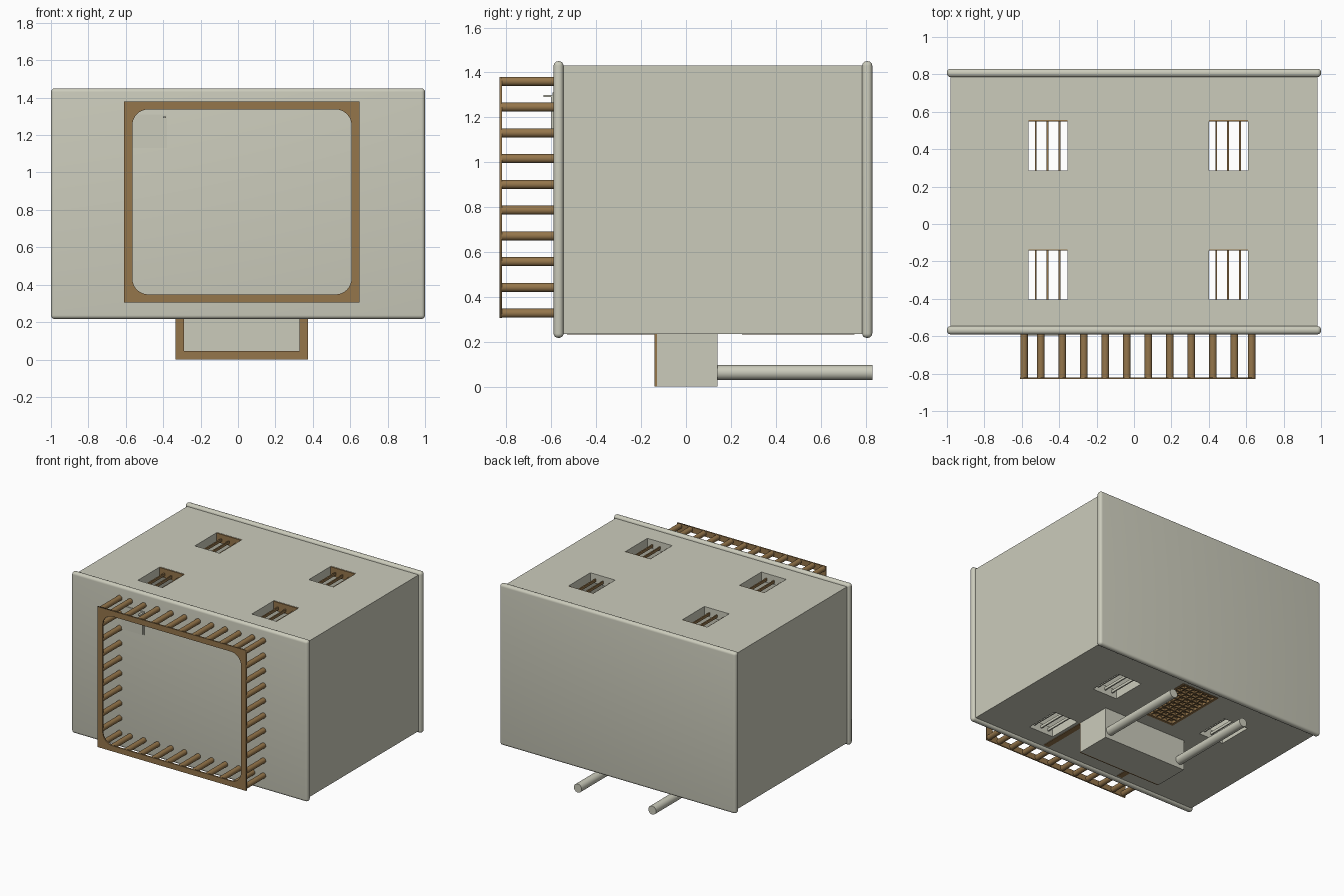
import bpy, math

if "Cube" in bpy.data.objects:
    bpy.data.objects.remove(bpy.data.objects["Cube"])

def material(name, rgb):
    m = bpy.data.materials.new(name)
    m.diffuse_color = (*rgb, 1)
    m.use_nodes = True
    m.node_tree.nodes["Principled BSDF"].inputs["Base Color"].default_value = m.diffuse_color
    return m

STONE = material("stone_paint", (0.60, 0.60, 0.50))
WOOD = material("brown", (0.30, 0.18, 0.07))

def box(name, x0, x1, y0, y1, z0, z1, mat=STONE, bevel=0):
    bpy.ops.mesh.primitive_cube_add(size=1, location=((x0+x1)/2, (y0+y1)/2, (z0+z1)/2))
    o = bpy.context.object
    o.name = name
    o.scale = (x1-x0, y1-y0, z1-z0)
    bpy.ops.object.transform_apply(location=False, rotation=False, scale=True)
    o.data.materials.append(mat)
    if bevel:
        b = o.modifiers.new("round", 'BEVEL')
        b.width, b.segments = bevel, 5
        bpy.ops.object.modifier_apply(modifier="round")
        bpy.ops.object.shade_smooth_by_angle()
    return o

def rod(name, x, z, y0, y1, r, mat, sides=20):
    bpy.ops.mesh.primitive_cylinder_add(vertices=sides, radius=r, depth=y1-y0,
                                        location=(x, (y0+y1)/2, z),
                                        rotation=(math.pi/2, 0, 0))
    o = bpy.context.object
    o.name = name
    o.data.materials.append(mat)
    bpy.ops.object.shade_smooth_by_angle()

def cut(o, *bounds):
    c = box("cutter", *bounds)
    m = o.modifiers.new("cut", 'BOOLEAN')
    m.operation, m.solver, m.object = 'DIFFERENCE', 'EXACT', c
    bpy.context.view_layer.objects.active = o
    bpy.ops.object.modifier_apply(modifier="cut")
    bpy.data.objects.remove(c)

def frame(name, outer, inner, radius, y0, y1):
    """Flat upright ring: outer rectangle with a round-cornered opening."""
    x0, x1, z0, z1 = outer
    loops = [[(x0, z0), (x1, z0), (x1, z1), (x0, z1)], []]
    x0, x1, z0, z1 = inner
    corners = [(x1, z1, -1, -1), (x0, z1, 1, -1), (x0, z0, 1, 1), (x1, z0, -1, 1)]
    for k, (cx, cz, sx, sz) in enumerate(corners):
        for i in range(9):
            a = math.pi/2 * (k + i/8)
            loops[1].append((cx + radius*(sx + math.cos(a)), cz + radius*(sz + math.sin(a))))
    cu = bpy.data.curves.new(name, 'CURVE')
    cu.dimensions, cu.fill_mode, cu.extrude = '2D', 'BOTH', (y1-y0)/2
    for pts in loops:
        s = cu.splines.new('POLY')
        s.points.add(len(pts)-1)
        for p, (x, z) in zip(s.points, pts):
            p.co = (x, z, 0, 1)
        s.use_cyclic_u = True
    cu.materials.append(WOOD)
    o = bpy.data.objects.new(name, cu)
    o.location = (0, (y0+y1)/2, 0)
    o.rotation_euler = (math.pi/2, 0, 0)
    bpy.context.collection.objects.link(o)
    bpy.ops.object.select_all(action='DESELECT')
    o.select_set(True)
    bpy.context.view_layer.objects.active = o
    bpy.ops.object.convert(target='MESH')

# Hollow housing with four vents in the roof and four in the floor
ZB, ZT, WALL = 0.235, 1.43, 0.07
vents = [(x, y) for x in (-0.565, 0.40) for y in (-0.405, 0.285)]
body = box("housing", -0.98, 0.98, -0.56, 0.80, ZB, ZT)
cut(body, -0.91, 0.91, -0.50, 0.74, ZB+WALL, ZT-WALL)
for x, y in vents:
    cut(body, x, x+0.21, y, y+0.27, 0.1, 1.6)
cut(body, -0.14, 0.18, 0.25, 0.75, 0.1, ZB+0.03)

# Rounded end plates
box("front_plate", -1, 1, -0.59, -0.546, 0.217, 1.45, bevel=0.02)
box("back_plate", -1, 1, 0.785, 0.83, 0.217, 1.45, bevel=0.02)

# Vent bars and brown lining
for x, y in vents:
    for dx in (0.04, 0.103, 0.166):
        box("roof_vent_bar", x+dx-0.005, x+dx+0.005, y, y+0.27, 1.375, 1.395, WOOD)
        box("floor_vent_bar", x+dx-0.005, x+dx+0.005, y, y+0.27, 0.265, 0.285)
    box("vent_lining", x, x+0.21, y+0.262, y+0.272, 1.36, 1.428, WOOD)

# Standing frame held off the front plate on rows of pegs
frame("window_frame", (-0.61, 0.65, 0.305, 1.38), (-0.565, 0.607, 0.348, 1.337), 0.085, -0.83, -0.82)
zs = [0.327 + i*0.1148 for i in range(10)]
for x in (-0.588, 0.629):
    for z in zs:
        rod("side_peg", x, z, -0.822, -0.58, 0.02, WOOD)
for i in range(10):
    for z in (zs[0], zs[-1]):
        rod("row_peg", -0.498 + i*0.115, z, -0.822, -0.58, 0.02, WOOD)

# Small latch on the front plate
box("latch_plate", -0.57, -0.38, -0.596, -0.588, 1.13, 1.31)
box("latch_bar", -0.402, -0.385, -0.602, -0.594, 1.14, 1.30)
box("latch_lip", -0.402, -0.385, -0.635, -0.59, 1.29, 1.30)

# Box under the floor with a brown front frame
box("lower_box", -0.335, 0.375, -0.13, 0.14, 0, 0.245)
box("lower_frame_bottom", -0.335, 0.375, -0.14, -0.13, 0, 0.045, WOOD)
box("lower_frame_left", -0.335, -0.29, -0.14, -0.13, 0.045, 0.236, WOOD)
box("lower_frame_right", 0.33, 0.375, -0.14, -0.13, 0.045, 0.236, WOOD)
for s in (-1, 1):
    x = 0.02 + s*0.333
    rod("pipe", 0.02 + s*0.315, 0.0625, 0.13, 0.83, 0.033, STONE, 32)
    box("floor_runner", x-0.022, x+0.022, -0.53, -0.14, 0.231, 0.24, WOOD)

# Brown grate in the floor behind the box
box("grate_back", -0.14, 0.18, 0.25, 0.75, ZB+0.02, ZB+0.032, WOOD)
for x in (-0.14, 0.16):
    box("grate_side", x, x+0.02, 0.25, 0.75, ZB-0.002, ZB+0.022, WOOD)
for y in (0.25, 0.73):
    box("grate_end", -0.12, 0.16, y, y+0.02, ZB-0.002, ZB+0.022, WOOD)
for i in range(1, 6):
    x = -0.12 + i*0.28/6
    box("grate_long_bar", x-0.005, x+0.005, 0.27, 0.73, ZB+0.006, ZB+0.022, WOOD)
for i in range(1, 10):
    y = 0.27 + i*0.046
    box("grate_cross_bar", -0.12, 0.16, y-0.005, y+0.005, ZB+0.004, ZB+0.022, WOOD)
